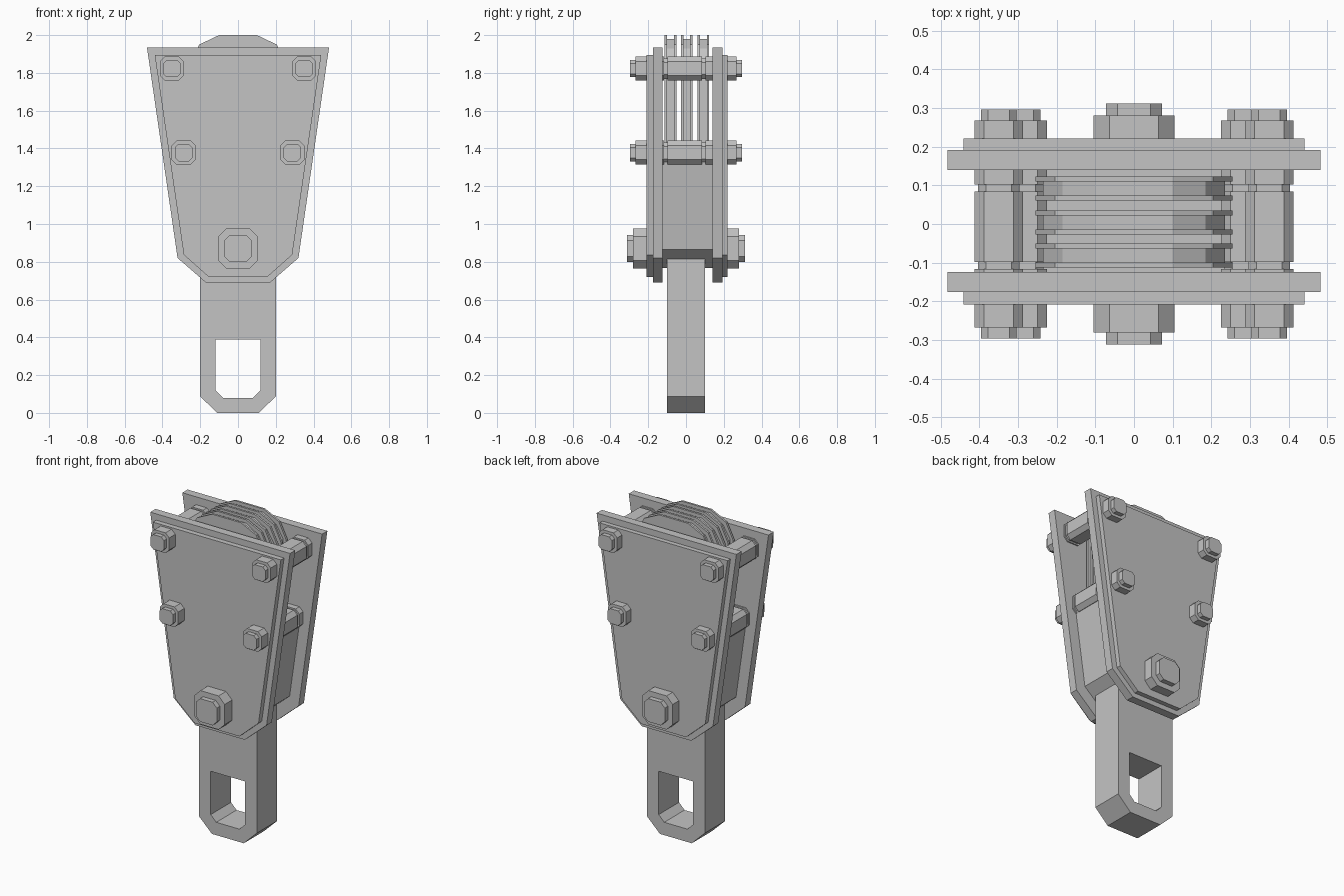
import bpy
import bmesh

if "Cube" in bpy.data.objects:
    bpy.data.objects.remove(bpy.data.objects["Cube"], do_unlink=True)

steel = bpy.data.materials.new("plain_grey_steel")
steel.use_nodes = True
GREY = (0.55, 0.55, 0.55, 1)
steel.diffuse_color = GREY
steel.node_tree.nodes["Principled BSDF"].inputs["Base Color"].default_value = GREY


def mirrored(half):
    """Close a right-hand half outline (listed bottom to top) across x = 0."""
    return half + [(-x, z) for x, z in reversed(half)]


def chamfered(x, z, r, c):
    """Square outline with cut corners."""
    k = r - c
    pts = [(k, -r), (r, -k), (r, k), (k, r), (-k, r), (-r, k), (-r, -k), (-k, -r)]
    return [(x + a, z + b) for a, b in pts]


def prism(bm, outline, y0, y1):
    """Extrude an XZ outline from y0 to y1."""
    face = bm.faces.new([bm.verts.new((x, y0, z)) for x, z in outline])
    new = bmesh.ops.extrude_face_region(bm, geom=[face])["geom"]
    verts = [v for v in new if isinstance(v, bmesh.types.BMVert)]
    bmesh.ops.translate(bm, verts=verts, vec=(0, y1 - y0, 0))


def build(name, parts):
    """Make one object from a list of (outline, y0, y1) prisms."""
    bm = bmesh.new()
    for part in parts:
        prism(bm, *part)
    bmesh.ops.recalc_face_normals(bm, faces=bm.faces)
    mesh = bpy.data.meshes.new(name)
    bm.to_mesh(mesh)
    bm.free()
    mesh.materials.append(steel)
    obj = bpy.data.objects.new(name, mesh)
    bpy.context.collection.objects.link(obj)
    return obj


# Side plates, each with a thinner cover plate outside
plate = mirrored([(0.17, 0.69), (0.32, 0.82), (0.482, 1.935)])
cover = mirrored([(0.155, 0.72), (0.287, 0.837), (0.441, 1.896)])
build("front_plate", [(plate, -0.176, -0.124)])
build("back_plate", [(plate, 0.14, 0.192)])
build("front_cover", [(cover, -0.208, -0.176)])
build("back_cover", [(cover, 0.192, 0.221)])

# Filler block between the plates
core = mirrored([(0.145, 0.768), (0.258, 0.865), (0.332, 1.38)])
build("core_block", [(core, -0.124, 0.14)])

# Hanging handle with a window cut through it
handle = build("handle", [(mirrored([(0.11, 0), (0.2, 0.087), (0.2, 0.9)]), -0.1, 0.1)])
cutter = build("handle_window_cutter",
               [(mirrored([(0.08, 0.08), (0.118, 0.118), (0.118, 0.388)]), -0.3, 0.3)])
cutter.hide_render = True
cutter.hide_set(True)
cut = handle.modifiers.new("window", 'BOOLEAN')
cut.operation = 'DIFFERENCE'
cut.solver = 'EXACT'
cut.object = cutter
bpy.context.view_layer.objects.active = handle
bpy.ops.object.modifier_apply(modifier=cut.name)
bpy.data.objects.remove(cutter, do_unlink=True)


# Three grooved sheaves: a pair of thin flanges around a smaller hub
def sheave_outline(inset):
    return mirrored([(0.255 - inset, 1.34), (0.255 - inset, 1.85),
                     (0.205 - inset, 1.95 - inset), (0.1, 2.0 - inset)])


for label, y in (("front", -0.082), ("middle", 0.004), ("back", 0.092)):
    build(label + "_sheave", [
        (sheave_outline(0), y - 0.031, y - 0.018),
        (sheave_outline(0), y + 0.018, y + 0.031),
        (sheave_outline(0.02), y - 0.018, y + 0.018)])


# Bolts: nut and cap on each end, with a stepped spacer between the plates
def bolt(name, x, z, r, cap, nut_y, cap_y, spacer):
    nut = chamfered(x, z, r, r * 0.4)
    tip = chamfered(x, z, cap, cap * 0.4)
    parts = [(nut, -nut_y, -0.208), (tip, -cap_y, -nut_y),
             (nut, 0.221, nut_y), (tip, nut_y, cap_y)]
    if spacer:
        neck = chamfered(x, z, r * 0.86, r * 0.34)
        parts += [(nut, -0.124, -0.116), (neck, -0.116, -0.098),
                  (nut, -0.098, 0.084), (neck, 0.084, 0.102), (nut, 0.102, 0.14)]
    build(name, parts)


for side, s in (("left", 1), ("right", -1)):
    bolt("upper_bolt_" + side, s * 0.35, 1.823, 0.063, 0.046, 0.268, 0.296, True)
    bolt("lower_bolt_" + side, s * 0.288, 1.378, 0.063, 0.046, 0.268, 0.296, True)
bolt("pivot_bolt", 0, 0.87, 0.105, 0.072, 0.281, 0.312, False)
